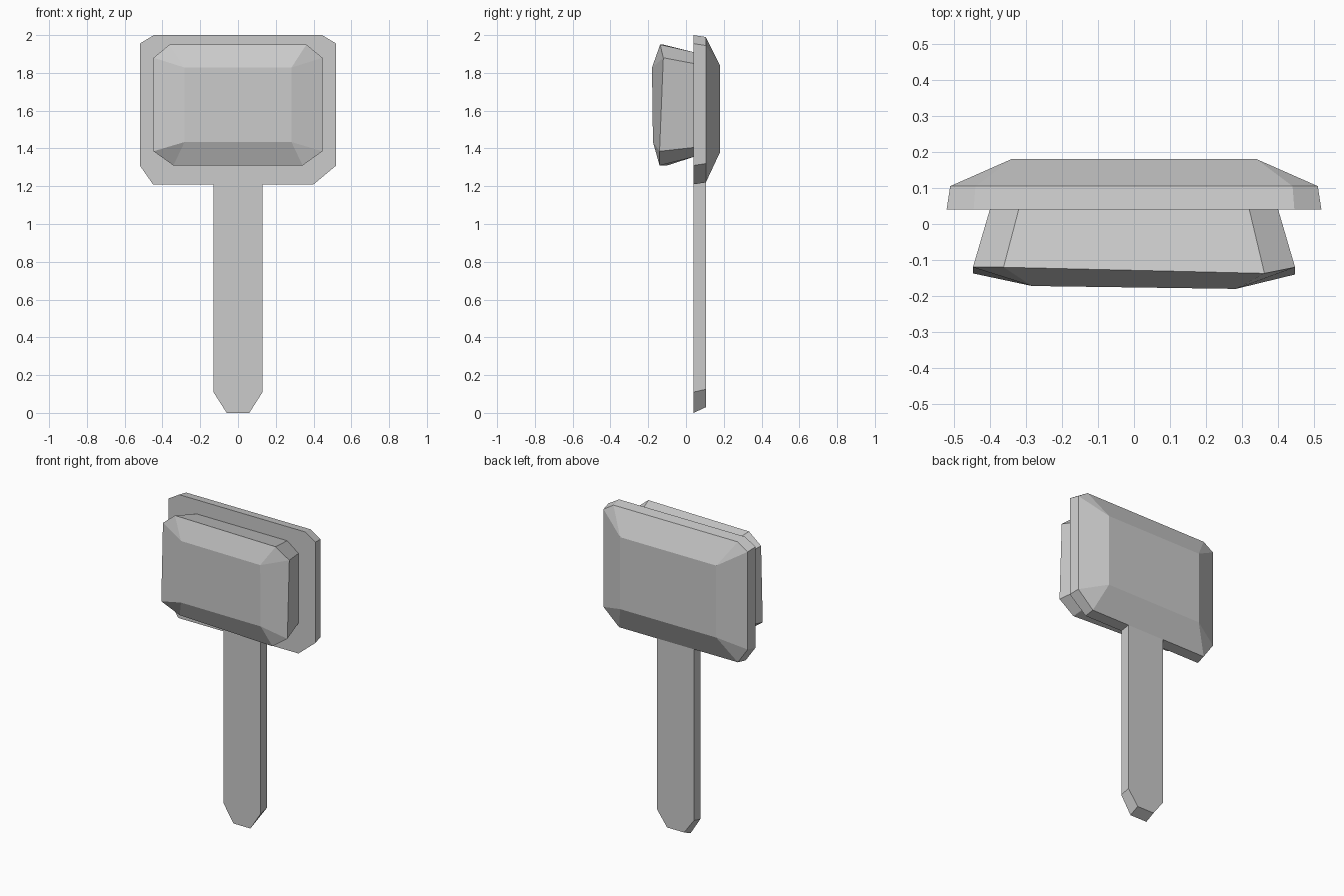
import bpy
import bmesh

cube = bpy.data.objects.get("Cube")
if cube:
    bpy.data.objects.remove(cube, do_unlink=True)

grey = bpy.data.materials.new("plain grey")
grey.use_nodes = True
COLOUR = (0.6, 0.6, 0.6, 1)
grey.diffuse_color = COLOUR
grey.node_tree.nodes["Principled BSDF"].inputs["Base Color"].default_value = COLOUR


def octagon(w, bottom, top, y, low, high):
    """Chamfered rectangle facing the front; low and high are (x, z) corner cuts."""
    lx, lz = low
    hx, hz = high
    right = [(w - lx, bottom), (w, bottom + lz), (w, top - hz), (w - hx, top)]
    outline = right + [(-x, z) for x, z in reversed(right)]
    ys = y if isinstance(y, list) else [y] * len(outline)
    return [(x, d, z) for (x, z), d in zip(outline, ys)]


def loft(name, rings):
    """Skin matching rings and cap both ends; collapsed corners are welded."""
    bm = bmesh.new()
    loops = [[bm.verts.new(p) for p in ring] for ring in rings]
    for a, b in zip(loops, loops[1:]):
        n = len(a)
        for i in range(n):
            j = (i + 1) % n
            bm.faces.new((a[i], a[j], b[j], b[i]))
    bm.faces.new(loops[0])
    bm.faces.new(loops[-1])
    bmesh.ops.remove_doubles(bm, verts=bm.verts, dist=0.0005)
    bmesh.ops.recalc_face_normals(bm, faces=bm.faces)
    mesh = bpy.data.meshes.new(name)
    bm.to_mesh(mesh)
    bm.free()
    mesh.materials.append(grey)
    obj = bpy.data.objects.new(name, mesh)
    bpy.context.collection.objects.link(obj)
    return obj


NONE = (0, 0)

# Back plate: straight rim, then a bevel up to a plain rectangle
rim = octagon(0.52, 1.21, 2.0, 0.04, (0.07, 0.1), (0.075, 0.045))
rim[0] = (0.4, 0.04, 1.21)
rear = octagon(0.51, 1.22, 1.99, 0.105, (0.07, 0.1), (0.07, 0.045))
rear[0] = (0.4, 0.105, 1.22)
loft("head_back", [rim, rear, octagon(0.34, 1.38, 1.84, 0.18, NONE, NONE)])

# Front pad: flares forward to a slightly uneven rim, then bevels in
rim_depth = [-0.14, -0.14, -0.12, -0.137, -0.12, -0.12, -0.137, -0.1]
face_depth = [-0.175] * 2 + [-0.18] * 2 + [-0.172] * 4
loft("head_front_pad", [
    octagon(0.4, 1.355, 1.91, 0.04, (0.09, 0.05), (0.08, 0.06)),
    octagon(0.447, 1.31, 1.95, rim_depth, (0.105, 0.075), (0.085, 0.07)),
    octagon(0.283, 1.434, 1.828, face_depth, NONE, NONE),
])

# Handle: flat bar with a clipped, slanted tip
loft("handle", [
    octagon(0.13, tip, 1.225, y, (0.07, 0.11 - tip / 2), NONE)
    for y, tip in ((0.04, 0.0), (0.105, 0.03))
])
